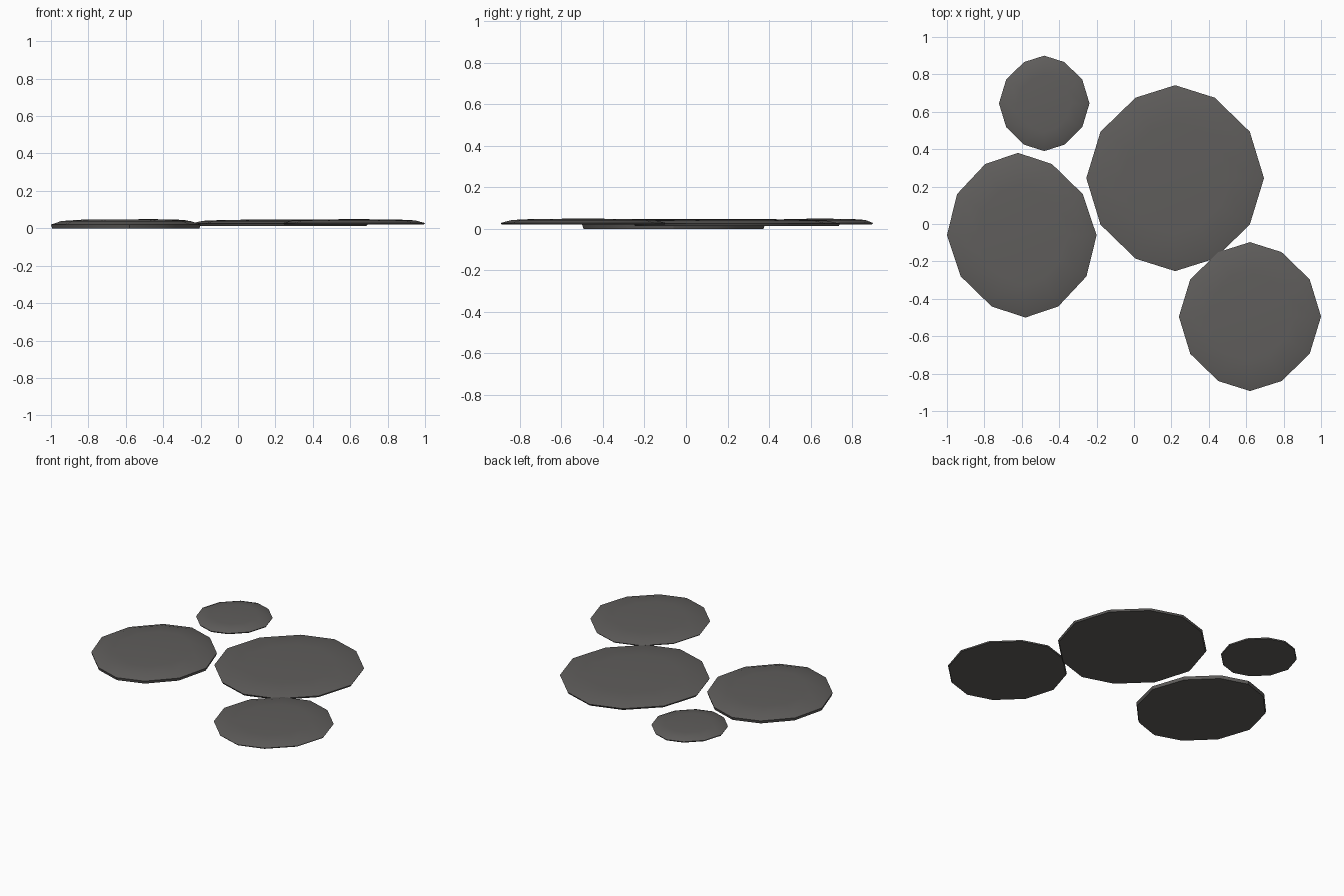
import bpy, bmesh, math

if "Cube" in bpy.data.objects:
    bpy.data.objects.remove(bpy.data.objects["Cube"])

# One dark stone colour
stone = bpy.data.materials.new("dark_grey_stone")
stone.diffuse_color = (0.115, 0.11, 0.106, 1)
stone.use_nodes = True
stone.node_tree.nodes["Principled BSDF"].inputs["Base Color"].default_value = stone.diffuse_color

SIDES = 12


def flat_stone(name, cx, cy, rx, ry, z_bottom, z_rim, z_top, skew=0.0):
    """Thin 12-sided slab: flat underside, short side wall, softly domed top."""
    dome = z_top - z_rim
    profile = [(0.985, z_bottom), (1.0, z_rim),
               (0.86, z_rim + dome * 0.68), (0.6, z_rim + dome * 0.92)]
    bm = bmesh.new()
    rings = []
    for r, z in profile:
        ring = []
        for i in range(SIDES):
            a = math.tau * i / SIDES
            c, s = math.cos(a), math.sin(a)
            # diagonal corners are drawn in slightly along x
            k = 0.97 if abs(c) > 0.7 else 0.89
            if abs(s) < 0.01:
                k = 1.0
            y = ry * s * r
            ring.append(bm.verts.new((cx + rx * c * k * r + skew * y, cy + y, z)))
        rings.append(ring)
    # underside, walls and dome
    bm.faces.new(list(reversed(rings[0])))
    for lo, hi in zip(rings, rings[1:]):
        for i in range(SIDES):
            j = (i + 1) % SIDES
            bm.faces.new((lo[i], lo[j], hi[j], hi[i]))
    peak = bm.verts.new((cx, cy, z_top))
    top = rings[-1]
    for i in range(SIDES):
        bm.faces.new((top[i], top[(i + 1) % SIDES], peak))
    bmesh.ops.recalc_face_normals(bm, faces=bm.faces[:])

    me = bpy.data.meshes.new(name)
    bm.to_mesh(me)
    bm.free()
    me.materials.append(stone)
    ob = bpy.data.objects.new(name, me)
    bpy.context.collection.objects.link(ob)
    bpy.ops.object.select_all(action='DESELECT')
    ob.select_set(True)
    bpy.context.view_layer.objects.active = ob
    bpy.ops.object.shade_smooth_by_angle(angle=math.radians(30))
    return ob


# The four stepping stones
flat_stone("large_stone", 0.22, 0.245, 0.475, 0.497, 0.013, 0.025, 0.047)
flat_stone("left_stone", -0.60, -0.06, 0.40, 0.44, 0.0, 0.02, 0.048, skew=-0.045)
flat_stone("right_stone", 0.62, -0.495, 0.38, 0.398, 0.021, 0.028, 0.049)
flat_stone("small_stone", -0.48, 0.645, 0.242, 0.255, 0.021, 0.028, 0.049)
